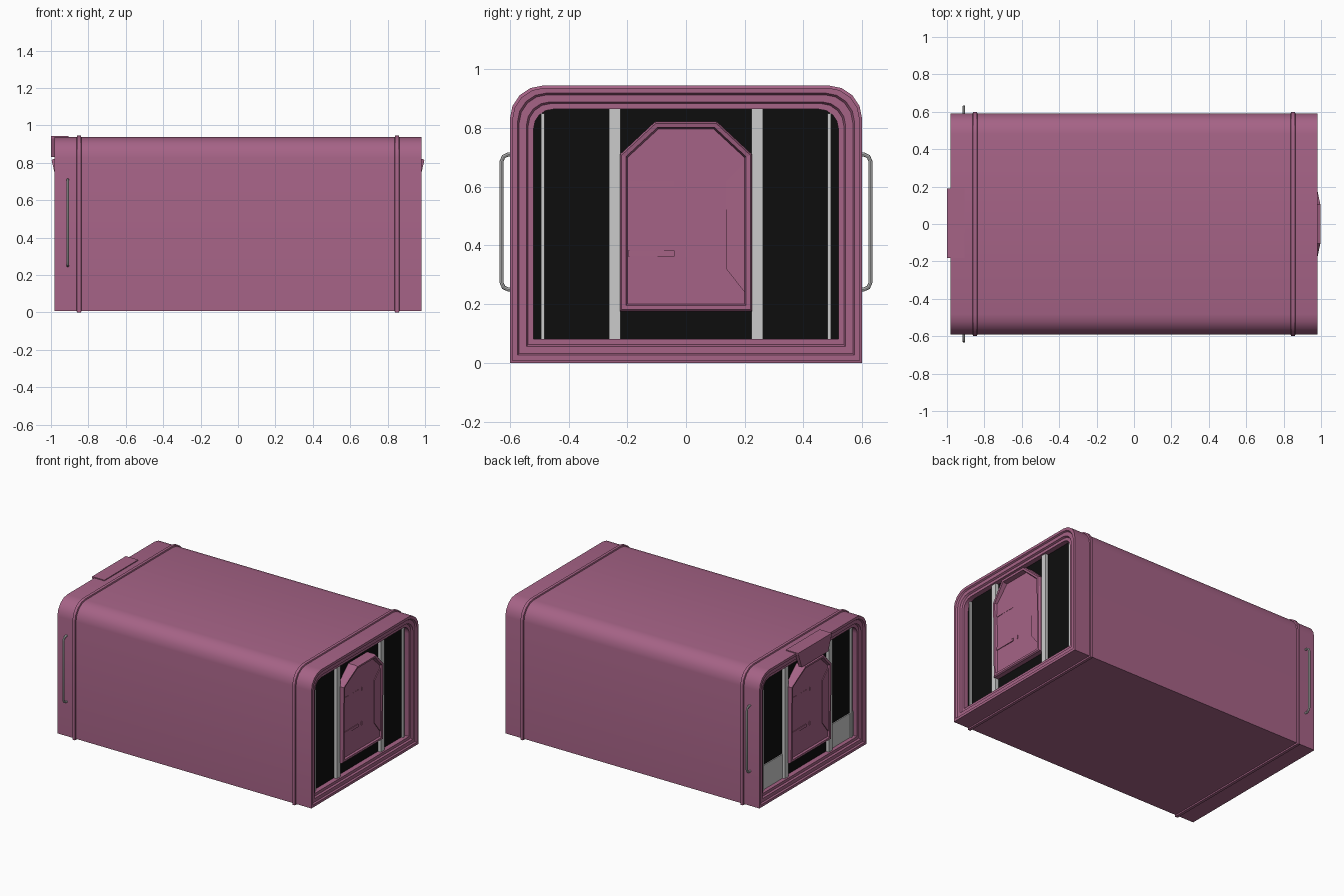
import bpy, bmesh, math
from mathutils import Matrix

if "Cube" in bpy.data.objects:
    bpy.data.objects.remove(bpy.data.objects["Cube"])


def material(name, rgb):
    m = bpy.data.materials.new(name)
    m.diffuse_color = (*rgb, 1)
    m.use_nodes = True
    m.node_tree.nodes["Principled BSDF"].inputs["Base Color"].default_value = m.diffuse_color
    return m


PLUM = material("plum", (0.38, 0.125, 0.24))
BLACK = material("black", (0.004, 0.004, 0.004))
TURN = Matrix.Rotation(math.pi, 4, 'Z')


def make(name, verts, faces, mat=None, turned=False, smooth=False):
    me = bpy.data.meshes.new(name)
    me.from_pydata(verts, [], faces)
    bm = bmesh.new()
    bm.from_mesh(me)
    bmesh.ops.recalc_face_normals(bm, faces=bm.faces)
    bm.to_mesh(me)
    bm.free()
    if turned:
        me.transform(TURN)
    ob = bpy.data.objects.new(name, me)
    bpy.context.collection.objects.link(ob)
    if mat:
        me.materials.append(mat)
    if smooth:
        bpy.context.view_layer.objects.active = ob
        ob.select_set(True)
        bpy.ops.object.shade_smooth_by_angle(angle=math.radians(35))
        ob.select_set(False)
    return ob


def loft(name, rings, mat=None, caps=True, closed=False, turned=False, smooth=False):
    n = len(rings[0])
    verts = [v for r in rings for v in r]
    count = len(rings) if closed else len(rings) - 1
    faces = []
    for k in range(count):
        a, b = k * n, (k + 1) % len(rings) * n
        faces += [(a + i, a + (i + 1) % n, b + (i + 1) % n, b + i) for i in range(n)]
    if caps:
        faces += [tuple(range(n)), tuple(range(len(verts) - n, len(verts)))]
    return make(name, verts, faces, mat, turned, smooth)


def box(name, x, y, z, mat=None, turned=False):
    rings = [[(px, y[0], z[0]), (px, y[1], z[0]), (px, y[1], z[1]), (px, y[0], z[1])] for px in x]
    return loft(name, rings, mat, turned=turned)


def hull_ring(inset, x):
    # arched cross-section: square bottom corners, rounded top corners
    w, bottom, top = 0.592 - inset, 0.008 + inset, 0.937 - inset
    r = 0.11 - 0.6 * inset
    right = [(w, bottom)]
    for k in range(5):
        a = math.pi / 2 * k / 4
        right.append((w - r + r * math.cos(a), top - r + r * math.sin(a)))
    return [(x, y, z) for y, z in right + [(-y, z) for y, z in reversed(right)]]


def door_ring(inset, x, lean=0.0):
    # door outline with clipped top corners, upper part leaning outward
    w, t = 0.225 - inset, 0.105 - 0.4 * inset
    pts = [(w, 0.175 + inset), (w, 0.71 - 0.4 * inset), (t, 0.822 - inset)]
    pts += [(-y, z) for y, z in reversed(pts)]
    return [(x + lean * max(0, z - 0.68) / 0.142, y, z) for y, z in pts]


# Hull shell with stepped end frames
steps = [(0, 0.982), (0.018, 0.982), (0.024, 0.972), (0.048, 0.972),
         (0.054, 0.96), (0.073, 0.96), (0.073, 0.92)]
rings = [hull_ring(i, -x) for i, x in reversed(steps)] + [hull_ring(i, x) for i, x in steps]
loft("hull", rings, PLUM, caps=False, smooth=True)

# Raised ribs around the hull
for side in (-1, 1):
    c = side * 0.85
    loft("rib", [hull_ring(i, c + dx) for i, dx in
                 ((0.004, -0.014), (-0.008, -0.010), (-0.008, 0.010), (0.004, 0.014))],
         PLUM, caps=False, smooth=True)

for turned in (False, True):
    # Dark end wall and upright posts
    make("end_wall", hull_ring(0.07, 0.925), [tuple(range(12))], BLACK, turned)
    for s in (-1, 1):
        box("post", (0.925, 0.948), (s * 0.243 - 0.02, s * 0.243 + 0.02), (0.075, 0.87), turned=turned)
        box("thin_post", (0.925, 0.94), (s * 0.488 - 0.006, s * 0.488 + 0.006), (0.075, 0.85), turned=turned)

    # Door rim with a top that leans outward, and recessed door leaf
    loft("door_rim", [door_ring(0, 0.926), door_ring(0, 0.958, 0.022), door_ring(0.006, 0.966, 0.032),
                      door_ring(0.020, 0.966, 0.032), door_ring(0.026, 0.954, 0.01)],
         PLUM, turned=turned)

    # Hinge straps and small pins
    for z in (0.372, 0.612):
        box("hinge_strap", (0.95, 0.96), (-0.198, -0.04), (z - 0.01, z + 0.01), PLUM, turned)
        box("hinge_pin", (0.95, 0.959), (-0.003, 0.003), (z - 0.012, z + 0.012), PLUM, turned)

    # Tapered grip plate on the door
    grip = [(0.2, 0.24), (0.137, 0.32), (0.137, 0.62), (0.2, 0.68)]
    loft("grip_plate", [[(x, y, z) for y, z in grip] for x in (0.95, 0.96)], PLUM, turned=turned)

# Low grey panels on the left end only
for y in ((-0.519, -0.263), (0.263, 0.519)):
    box("lower_panel", (-0.932, -0.924), y, (0.078, 0.25))

# Canopy over the left door
box("canopy_top", (-1.0, -0.905), (-0.183, 0.19), (0.93, 0.943), PLUM)
face = [(-0.183, 0.94), (0.19, 0.94), (0.15, 0.83), (-0.143, 0.83)]
loft("canopy_face", [[(x, y, z) for y, z in face] for x in (-1.0, -0.976)], PLUM)

# Side grab handles
for s in (-1, 1):
    path = [(0.585, 0.25), (0.605, 0.25), (0.621, 0.257), (0.628, 0.273),
            (0.628, 0.687), (0.621, 0.703), (0.605, 0.71), (0.585, 0.71)]
    tube = []
    for i, (y, z) in enumerate(path):
        a, b = path[max(i - 1, 0)], path[min(i + 1, len(path) - 1)]
        d = math.hypot(b[0] - a[0], b[1] - a[1])
        ny, nz = (b[1] - a[1]) / d, -(b[0] - a[0]) / d
        tube.append([(-0.91 + 0.007 * math.sin(t * math.pi / 4),
                      s * (y + 0.007 * ny * math.cos(t * math.pi / 4)),
                      z + 0.007 * nz * math.cos(t * math.pi / 4)) for t in range(8)])
    loft("grab_handle", tube, smooth=True)
